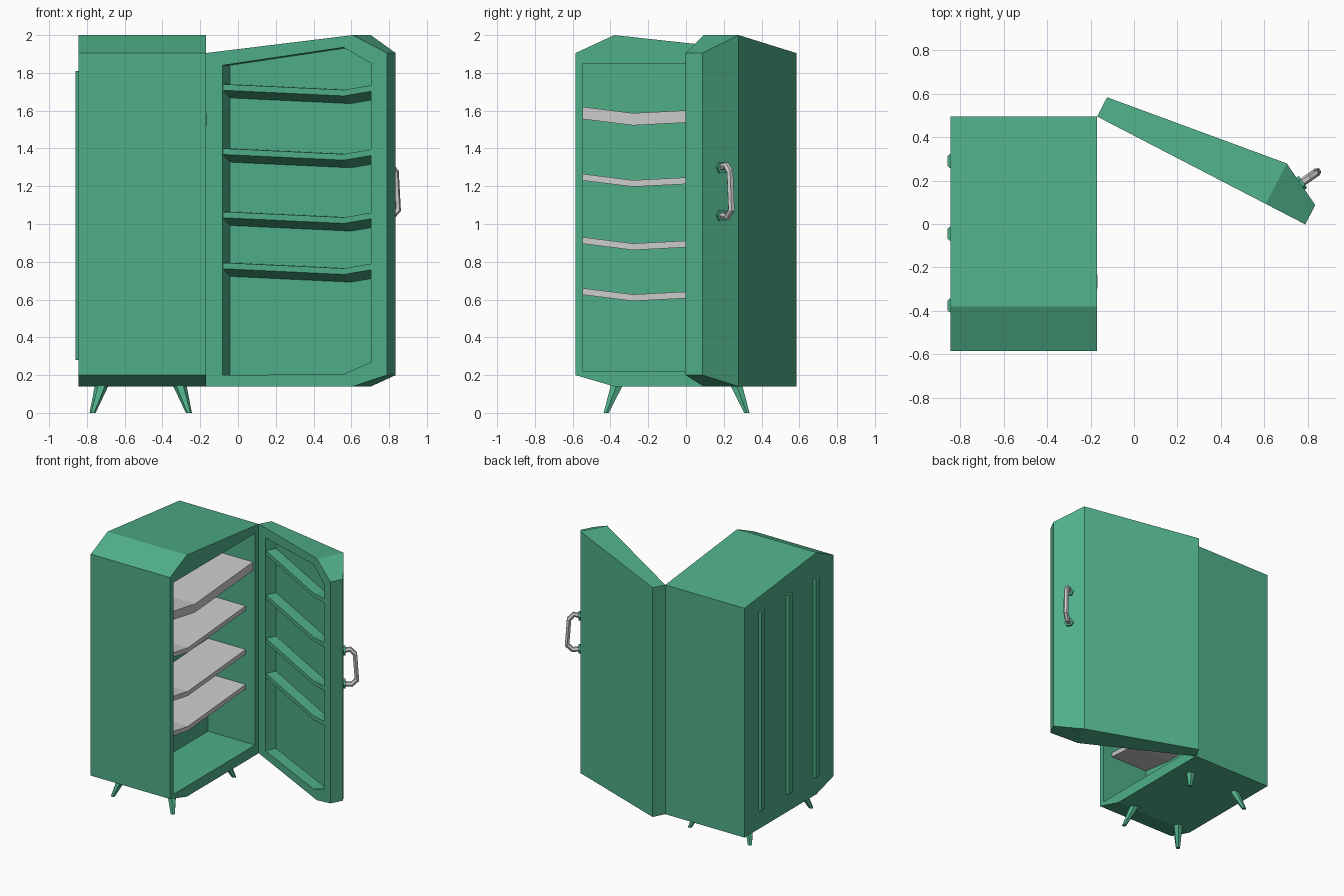
import bpy, bmesh, math
from mathutils import Vector

if "Cube" in bpy.data.objects:
    bpy.data.objects.remove(bpy.data.objects["Cube"])

green = bpy.data.materials.new("green_enamel")
green.diffuse_color = (0.08, 0.43, 0.25, 1)
green.use_nodes = True
green.node_tree.nodes["Principled BSDF"].inputs["Base Color"].default_value = green.diffuse_color


def finish(name, bm, mat):
    bmesh.ops.recalc_face_normals(bm, faces=bm.faces)
    me = bpy.data.meshes.new(name)
    bm.to_mesh(me)
    bm.free()
    ob = bpy.data.objects.new(name, me)
    bpy.context.collection.objects.link(ob)
    if mat:
        me.materials.append(mat)
    return ob


def loft(name, sections, mat=green):
    """Join matching cross-sections and cap the two ends."""
    bm = bmesh.new()
    rings = [[bm.verts.new(p) for p in s] for s in sections]
    for a, b in zip(rings, rings[1:]):
        for i in range(len(a)):
            j = (i + 1) % len(a)
            bm.faces.new((a[i], a[j], b[j], b[i]))
    bm.faces.new(rings[0])
    bm.faces.new(rings[-1])
    return finish(name, bm, mat)


def frame(angle):
    """Local frame at the hinge: s across the opening, n into the body."""
    c, s = math.cos(angle), math.sin(angle)
    return lambda u, n, z: Vector((-0.17 + u * c + n * -s, 0.495 + u * s + n * c, z))


def shell(name, hole, thickness, recess, P):
    """Hollow body: outer back, side walls, front rim and recessed pocket."""
    bm = bmesh.new()
    loops = [[bm.verts.new(P(u, thickness(u), z)) for u, z in OUTLINE],
             [bm.verts.new(P(u, 0, z)) for u, z in OUTLINE],
             [bm.verts.new(P(u, 0, z)) for u, z in hole],
             [bm.verts.new(P(u, recess, z)) for u, z in hole]]
    for a, b in zip(loops, loops[1:]):
        for i in range(6):
            j = (i + 1) % 6
            bm.faces.new((a[i], a[j], b[j], b[i]))
    for r in (loops[0], loops[3]):
        bm.faces.new((r[0], r[1], r[4], r[5]))
        bm.faces.new((r[1], r[2], r[3], r[4]))
    return finish(name, bm, green)


# Shared side profile of cabinet and door (distance from hinge, height)
OUTLINE = [(0, .14), (.875, .14), (1.08, .2), (1.08, 1.905), (.875, 2), (0, 1.905)]

# Cabinet, opening towards +x
cab = frame(-math.pi / 2)
cab_body = lambda u, n, z: cab(u, -n, z)
shell("cabinet", [(.045, .22), (.875, .22), (1.04, .22), (1.04, 1.85), (.875, 1.85), (.045, 1.85)],
      lambda u: .675, .40, cab_body)

# Open door, thickest at the same place as the cabinet's peak
door = frame(math.atan2(-.46, .888))
shell("door", [(.1, .2), (.82, .205), (.985, .27), (.985, 1.85), (.82, 1.935), (.1, 1.84)],
      lambda u: .21 if .8 < u < .9 else .1, .085, door)

# Door ledges with a slanted underside
for z in (1.74, 1.40, 1.065, .795):
    loft("door_ledge", [[door(u, n, z + dz + h) for n, h in
                         ((.004, 0), (.004, -.032), (.09, -.075), (.09, 0))]
                        for u, dz in ((.1, 0), (.82, -.03), (.985, -.005))])

# Bent cabinet shelves
for z, t, x in ((1.62, .065, -.168), (1.265, .035, -.23), (.93, .035, -.23), (.66, .035, -.23)):
    loft("shelf", [[(-.57, y, z + dz), (x + dx, y, z + dz), (x + dx, y, z + dz - t), (-.57, y, z + dz - t)]
                   for y, dx, dz in ((-.545, -.02, 0), (-.28, 0, -.033), (.45, -.02, .005))], None)

# Raised strips on the back
for y in (.29, -.045, -.375):
    loft("back_strip", [[(-.84, y + .038, z), (-.86, y + .022, z), (-.86, y - .022, z), (-.84, y - .038, z)]
                        for z in (.28, 1.81)])

# Splayed tapered legs
for sx in (-1, 1):
    for sy in (-1, 1):
        rings = []
        for x, y, z, r in ((.255, .372, 0, .016), (.205, .315, .15, .037)):
            rings.append([(-.515 + sx * x + r * math.cos(k * math.pi / 3),
                           -.05 + sy * y + r * math.sin(k * math.pi / 3), z) for k in range(6)])
        loft("leg", rings)

# Door handle on the slanted face, with its mounts
base, out = Vector((.765, .185, 0)), Vector((.82, .57, 0)).normalized()
cu = bpy.data.curves.new("handle", 'CURVE')
cu.dimensions = '3D'
cu.bevel_depth, cu.bevel_resolution, cu.use_fill_caps = .019, 1, True
path = [(0, 1.30), (.05, 1.31), (.083, 1.275), (.097, 1.075), (.06, 1.04), (0, 1.045)]
sp = cu.splines.new('POLY')
sp.points.add(len(path) - 1)
for pt, (d, z) in zip(sp.points, path):
    pt.co = (*(base + out * d + Vector((0, 0, z))), 1)
handle = bpy.data.objects.new("handle", cu)
bpy.context.collection.objects.link(handle)
bpy.context.view_layer.objects.active = handle
handle.select_set(True)
bpy.ops.object.convert(target='MESH')
bpy.ops.object.shade_flat()

side = Vector((-out.y, out.x, 0))
for zc in (1.30, 1.045):
    loft("handle_mount", [[base + out * d + side * (.034 * math.cos(k * math.pi / 3))
                           + Vector((0, 0, zc + .034 * math.sin(k * math.pi / 3))) for k in range(6)]
                          for d in (-.01, .016)])
